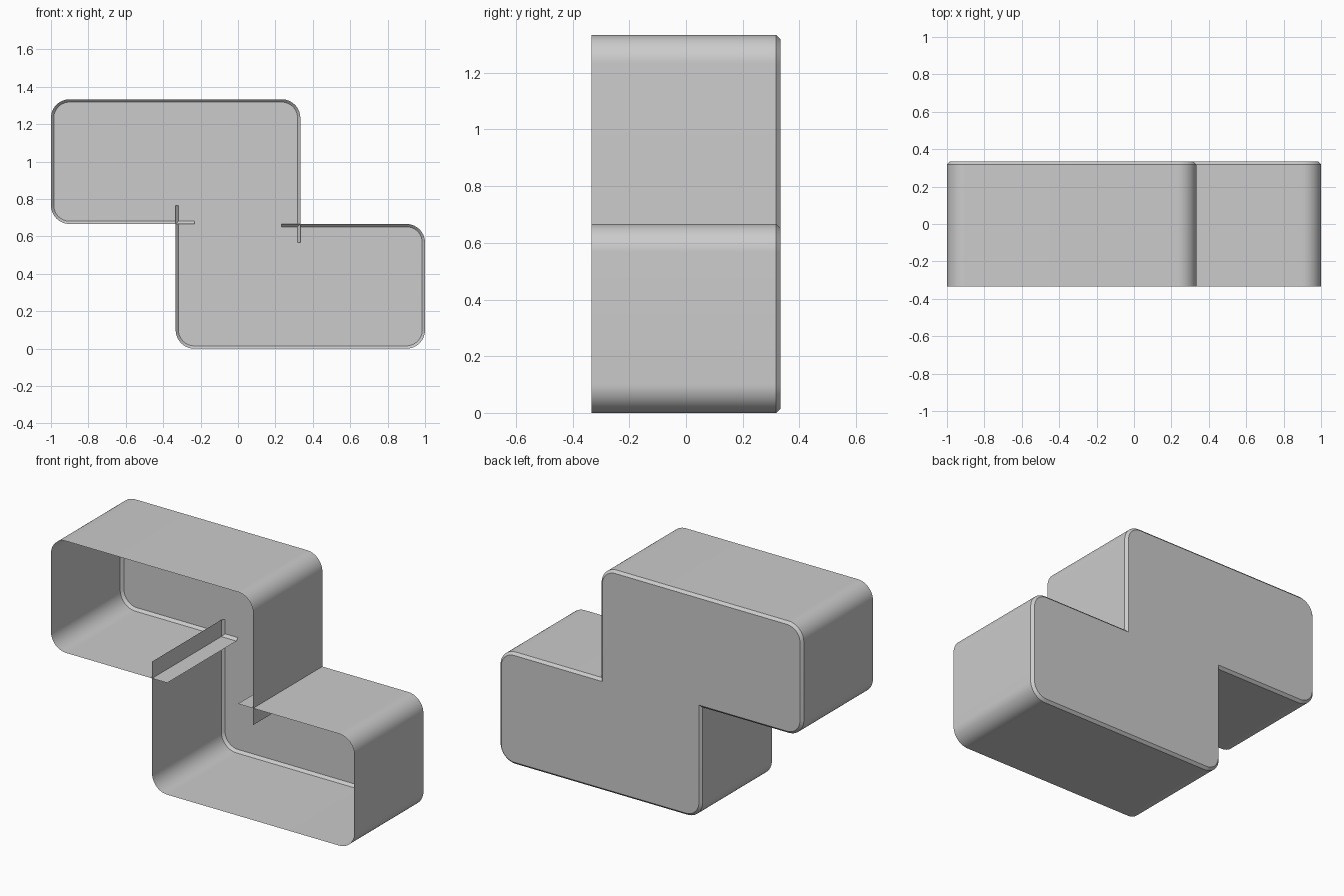
import bpy, bmesh, math

if "Cube" in bpy.data.objects:
    bpy.data.objects.remove(bpy.data.objects["Cube"])

H = 2 / 3          # block size and height of the symmetry centre
HALF = H / 2       # half depth
R = 0.1            # corner radius
C = 0.015          # back chamfer
SEG = 14


def half_path(inset):
    """Wall line of the upper block; its ends overrun the inner corners by R."""
    i = inset
    pts = [(-HALF + R, H + i)]
    corners = [(-1 + R, H + R, 270), (-1 + R, 2 * H - R, 180), (HALF - R, 2 * H - R, 90)]
    for cx, cz, start in corners:
        for k in range(SEG + 1):
            a = math.radians(start - 90 * k / SEG)
            pts.append((cx + (R - i) * math.cos(a), cz + (R - i) * math.sin(a)))
    pts.append((HALF - i, H - R))
    return pts


def rotated(pts):
    return [(-x, 2 * H - z) for x, z in pts]


def finish(name, bm):
    me = bpy.data.meshes.new(name)
    bm.to_mesh(me)
    bm.free()
    ob = bpy.data.objects.new(name, me)
    bpy.context.collection.objects.link(ob)
    bpy.ops.object.select_all(action='DESELECT')
    ob.select_set(True)
    bpy.context.view_layer.objects.active = ob
    bpy.ops.object.shade_smooth_by_angle(angle=math.radians(30))
    return ob


# Open-fronted shell: side walls, chamfer strip and back panel
bm = bmesh.new()
for turn in (lambda p: p, rotated):
    rings = [[bm.verts.new((x, y, z)) for x, z in turn(half_path(i))]
             for y, i in ((-HALF, 0), (HALF - C, 0), (HALF, C))]
    for a, b in zip(rings, rings[1:]):
        for k in range(len(a) - 1):
            bm.faces.new((a[k], a[k + 1], b[k + 1], b[k]))

# Back panel with sharp inner corners
upper = half_path(C)[1:-1] + [(HALF - C, H - C)]
outline = upper + rotated(upper)
panel = bm.faces.new([bm.verts.new((x, HALF, z)) for x, z in outline])
panel.normal_update()
if panel.normal.y < 0:
    panel.normal_flip()

# Face the walls outward, away from the middle of each block
for f in bm.faces:
    if f is panel:
        continue
    f.normal_update()
    c = f.calc_center_median()
    if abs(f.normal.x) > abs(f.normal.z):
        out = c.x - (-HALF if c.x < -0.5 or (c.x > 0 and c.x < 0.5) else HALF)
        wrong = f.normal.x * out < 0
    else:
        out = c.z - (HALF if c.z < 0.5 or abs(c.z - H) < 0.1 and c.x > 0 else 3 * HALF)
        wrong = f.normal.z * out < 0
    if wrong:
        f.normal_flip()

bmesh.ops.remove_doubles(bm, verts=bm.verts, dist=1e-5)
bmesh.ops.triangulate(bm, faces=[f for f in bm.faces if len(f.verts) > 4])
finish("stepped_shell", bm)
